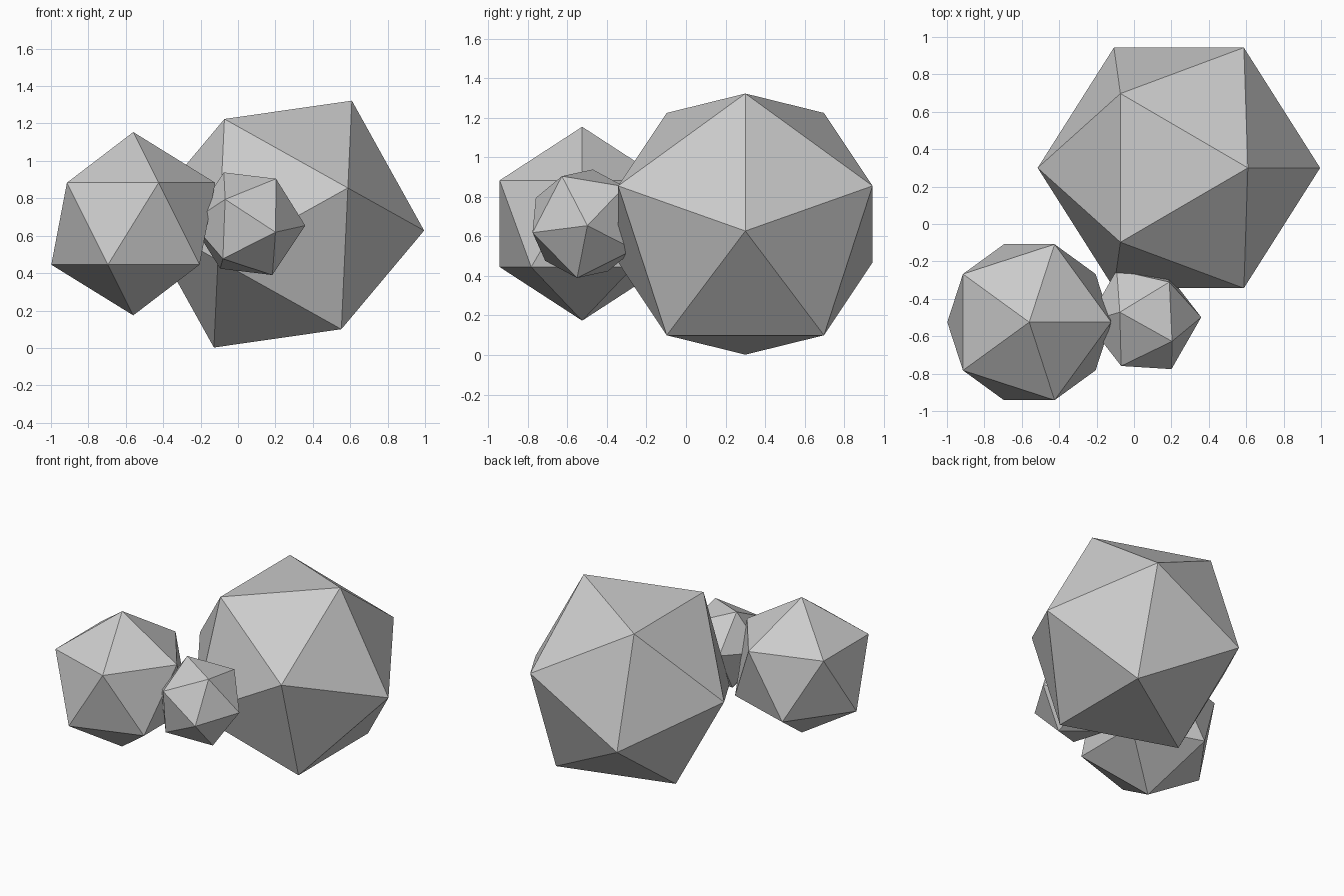
import bpy
from math import radians
from mathutils import Matrix, Vector

if "Cube" in bpy.data.objects:
    bpy.data.objects.remove(bpy.data.objects["Cube"])

Z = 0.662  # all three rocks share one centre height


def rock(name, centre, radius, rotation):
    """Flat-faced icosahedron rock."""
    bpy.ops.mesh.primitive_ico_sphere_add(subdivisions=1, radius=radius)
    ob = bpy.context.object
    ob.name = ob.data.name = name
    ob.matrix_world = Matrix.Translation(centre) @ rotation.to_4x4()
    return ob


def aim(pole, side):
    """Rotation placing the top corner along pole and an upper-ring corner towards side."""
    z = Vector(pole).normalized()
    s = Vector(side)
    x = (s - s.dot(z) * z).normalized()
    return Matrix((x, z.cross(x), z)).transposed()


# Large rock, tipped towards +x
rock("large_rock", (0.24, 0.30, Z), 0.756, Matrix.Rotation(radians(29.2), 3, 'Y'))

# Medium rock, upright
rock("medium_rock", (-0.56, -0.525, Z + 0.002), 0.49, Matrix.Identity(3))

# Small rock, tumbled between the other two
rock("small_rock", (0.054, -0.511, Z + 0.002), 0.306,
     aim((0.146, -0.264, -0.045), (0.151, -0.119, 0.24)))
